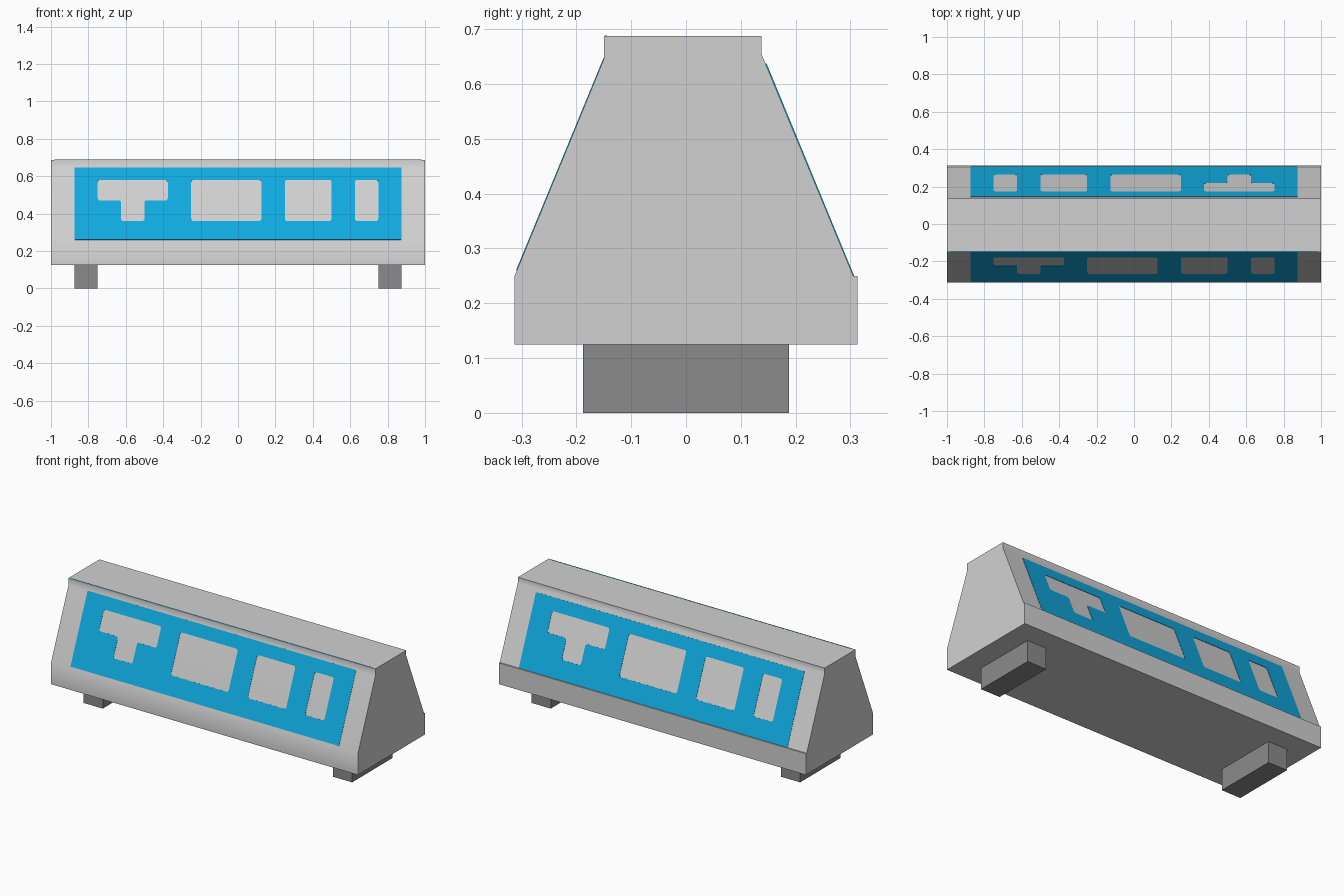
import bpy, math
from mathutils import Vector

cube = bpy.data.objects.get("Cube")
if cube:
    bpy.data.objects.remove(cube, do_unlink=True)


def material(name, rgb):
    m = bpy.data.materials.new(name)
    m.use_nodes = True
    m.diffuse_color = (*rgb, 1)
    m.node_tree.nodes["Principled BSDF"].inputs["Base Color"].default_value = (*rgb, 1)
    return m


LIGHT = material("light grey", (0.64, 0.64, 0.64))
DARK = material("dark grey", (0.26, 0.26, 0.26))
BLUE = material("bright blue", (0.005, 0.40, 0.74))


def add(name, mesh, mat):
    mesh.materials.clear()
    mesh.materials.append(mat)
    ob = bpy.data.objects.new(name, mesh)
    bpy.context.collection.objects.link(ob)
    return ob


def extrude_x(name, profile, x0, x1, mat):
    """Prism from a counter-clockwise (y, z) profile."""
    n = len(profile)
    verts = [(x, y, z) for x in (x0, x1) for y, z in profile]
    faces = [tuple(reversed(range(n))), tuple(range(n, 2 * n))]
    faces += [(i, (i + 1) % n, n + (i + 1) % n, n + i) for i in range(n)]
    mesh = bpy.data.meshes.new(name)
    mesh.from_pydata(verts, [], faces)
    return add(name, mesh, mat)


def rect(x0, x1, y0, y1):
    return [(x0, y0), (x1, y0), (x1, y1), (x0, y1)]


# Body: sloped housing with a raised lip and a ledge at the back
body = extrude_x("body", [(-.3125, .125), (.3125, .125), (.3125, .25), (.305, .25),
                          (.1375, .655), (.1375, .6875), (-.15, .6875),
                          (-.15, .645), (-.3125, .25)], -1, 1, LIGHT)
body.data.shade_smooth()
body.data.set_sharp_from_angle(angle=math.radians(30))
weighted = body.modifiers.new("weighted normals", 'WEIGHTED_NORMAL')
weighted.keep_sharp = True

# Feet
for side, x0 in (("left", .75), ("right", -.875)):
    extrude_x(side + "_foot", rect(-.1875, .1875, 0, .125), x0, x0 + .125, DARK)

# Thin blue line along the top front edge
extrude_x("top_trim", rect(-.148, -.144, .686, .6885), -.98, .98, BLUE)


def rounded(points, r=.014, steps=4):
    """Round every corner of a polygon with a small curve."""
    out = []
    for i, p in enumerate(points):
        p = Vector(p)
        a = p + (Vector(points[i - 1]) - p).normalized() * r
        b = p + (Vector(points[(i + 1) % len(points)]) - p).normalized() * r
        for k in range(steps + 1):
            t = k / steps
            out.append(a * (1 - t) ** 2 + p * 2 * t * (1 - t) + b * t * t)
    return out


# Sign panels: blue sheets with rounded openings, heights measured from panel bottom
TILT = math.radians(67.6)
STRETCH = 1 / math.sin(TILT)
t_shape = [(-.625, .10), (-.5, .10), (-.5, .21), (-.375, .21),
           (-.375, .32), (-.75, .32), (-.75, .21), (-.625, .21)]
openings = [t_shape] + [rect(a, b, .10, .32)
                        for a, b in ((-.25, .125), (.25, .5), (.625, .75))]
outlines = [rounded(rect(-.875, .875, 0, .387), .006)] + [rounded(o) for o in openings]


def sign_panel(name, location, turn):
    curve = bpy.data.curves.new(name, 'CURVE')
    curve.dimensions = '2D'
    curve.fill_mode = 'BOTH'
    curve.extrude = .0015
    for outline in outlines:
        s = curve.splines.new('POLY')
        s.points.add(len(outline) - 1)
        for point, (x, h) in zip(s.points, outline):
            point.co = (x, h * STRETCH, 0, 1)
        s.use_cyclic_u = True
    temp = bpy.data.objects.new(name + "_outline", curve)
    mesh = bpy.data.meshes.new_from_object(temp)
    bpy.data.objects.remove(temp)
    bpy.data.curves.remove(curve)
    mesh.shade_flat()
    ob = add(name, mesh, BLUE)
    ob.location = location
    ob.rotation_euler = (TILT, 0, turn)


sign_panel("front_panel", (0, -.3084, .26), 0)
sign_panel("back_panel", (0, .305, .25), math.pi)
